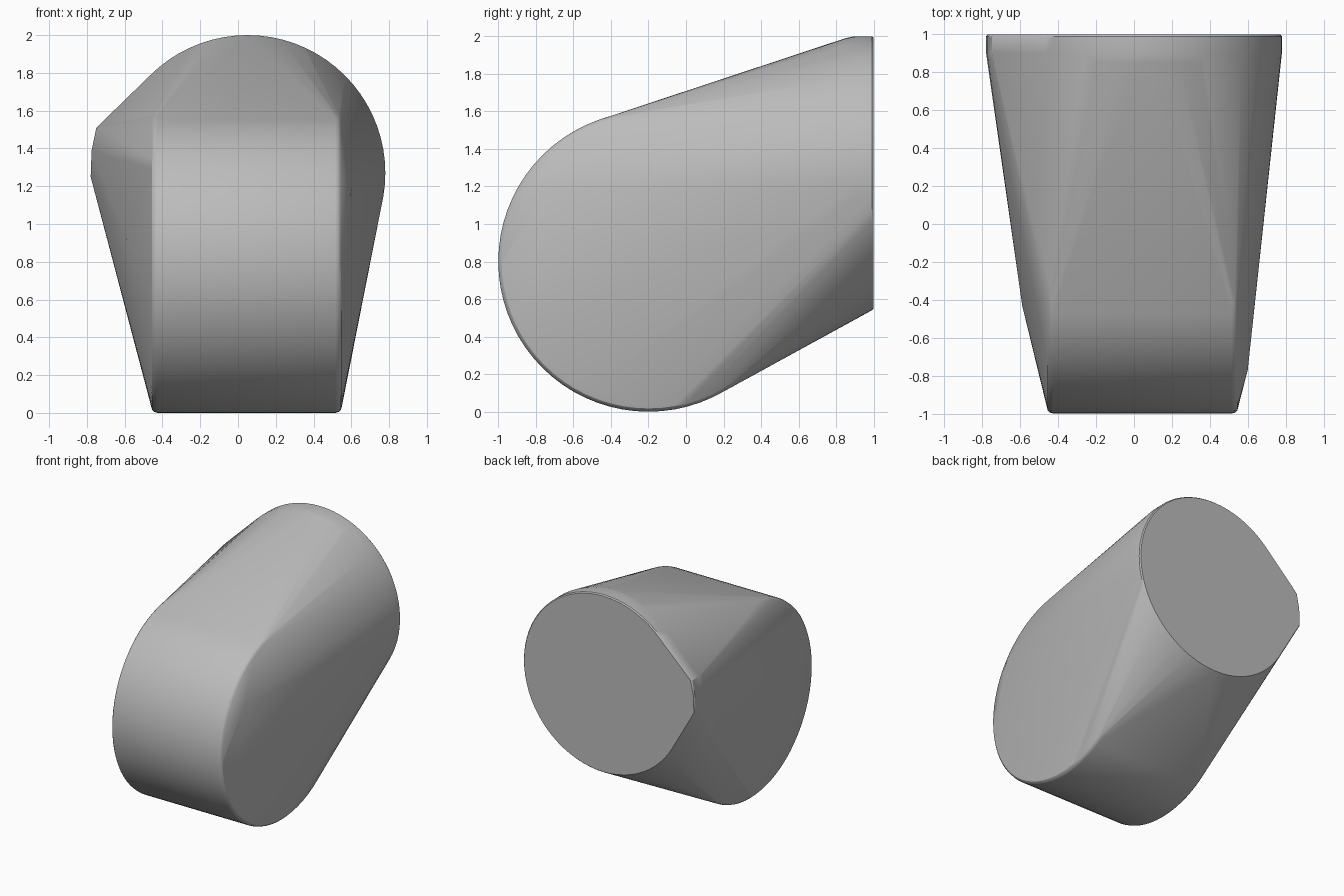
import bpy, bmesh
from math import cos, sin, pi, radians
from mathutils import Vector

cube = bpy.data.objects.get("Cube")
if cube:
    bpy.data.objects.remove(cube, do_unlink=True)

SEGMENTS = 72

grey = bpy.data.materials.new("plain_grey")
grey.use_nodes = True
colour = (0.5, 0.5, 0.5, 1)
grey.diffuse_color = colour
grey.node_tree.nodes["Principled BSDF"].inputs["Base Color"].default_value = colour

bm = bmesh.new()


def ring(centre, radius, axis):
    """Add a circle of points around the x or y axis."""
    for i in range(SEGMENTS):
        a = 2 * pi * i / SEGMENTS
        u, w = radius * cos(a), radius * sin(a)
        offset = Vector((0, u, w)) if axis == "x" else Vector((u, 0, w))
        bm.verts.new(Vector(centre) + offset)


# Front drum with rounded rims
FILLET = 0.035
for side, end in ((-1, -0.46), (1, 0.55)):
    for step in range(4):
        a = step * pi / 6
        x = end - side * FILLET * (1 - sin(a))
        ring((x, -0.2, 0.8), 0.8 - FILLET * (1 - cos(a)), "x")

# Slight bulges on the drum caps
bm.verts.new((0.60, -0.77, 1.18))
bm.verts.new((-0.59, -0.43, 0.92))

# Back disc with a fine bevel, and the lug that widens it on one side
lug = ((-0.75, 1.51), (-0.775, 1.39), (-0.78, 1.25))
for y, inset in ((0.85, 0.01), (0.9, 0), (0.99, 0), (1, 0.008)):
    ring((0.05, y, 1.27), 0.73 - inset, "y")
    for x, z in lug:
        bm.verts.new((x + inset, y, z))

# Wrap everything in one taut skin
hull = bmesh.ops.convex_hull(bm, input=bm.verts[:])
loose = [v for v in bm.verts if not v.link_faces]
bmesh.ops.delete(bm, geom=loose, context="VERTS")
bmesh.ops.dissolve_limit(bm, angle_limit=radians(0.2),
                         verts=bm.verts[:], edges=bm.edges[:])
bmesh.ops.recalc_face_normals(bm, faces=bm.faces[:])

mesh = bpy.data.meshes.new("housing_shell")
bm.to_mesh(mesh)
bm.free()
mesh.materials.append(grey)
shell = bpy.data.objects.new("housing_shell", mesh)
bpy.context.collection.objects.link(shell)

# Smooth skin with a crisp back edge
bpy.ops.object.select_all(action="DESELECT")
shell.select_set(True)
bpy.context.view_layer.objects.active = shell
bpy.ops.object.shade_smooth_by_angle(angle=radians(30))
